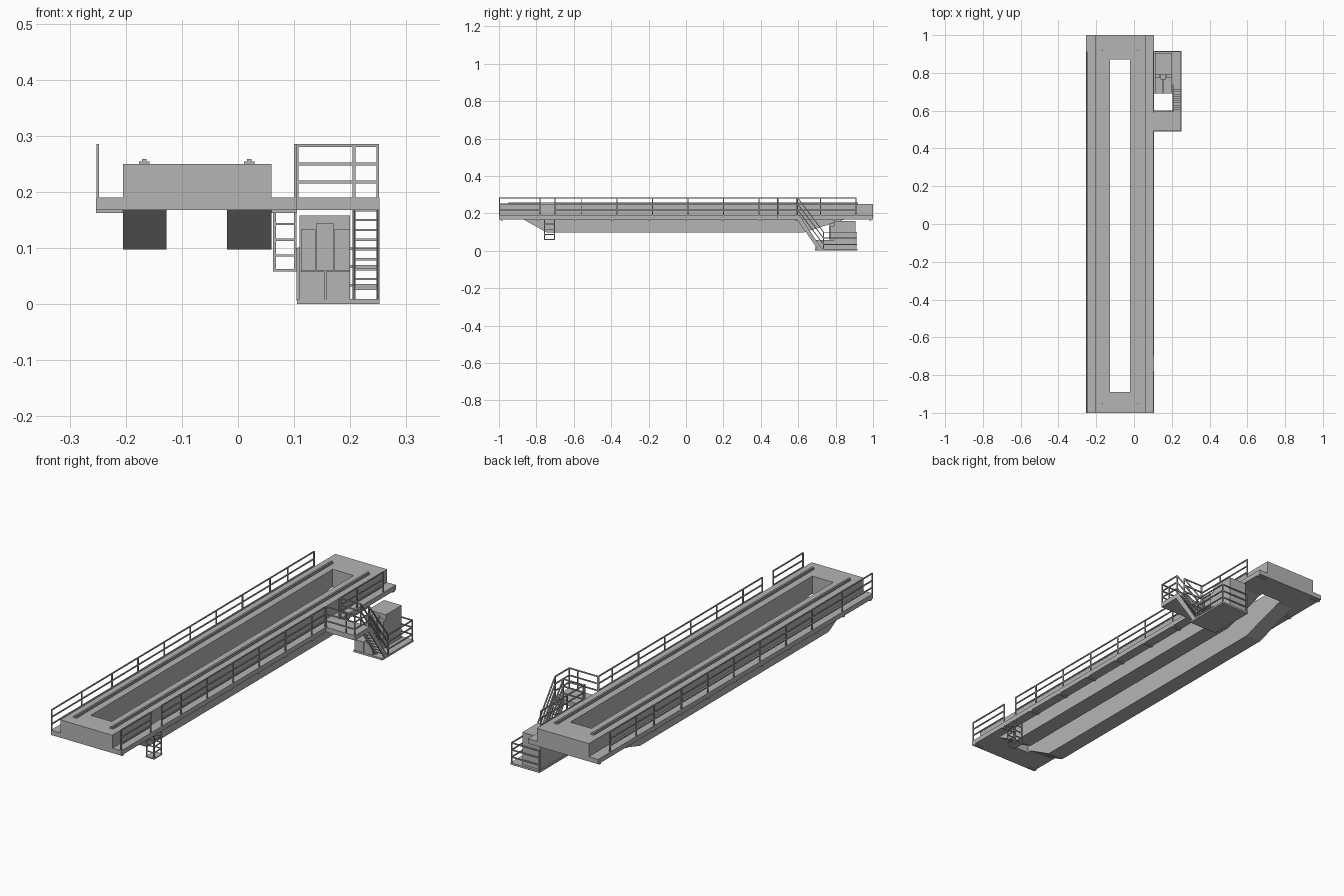
import bpy, bmesh
from mathutils import Vector, Matrix

cube = bpy.data.objects.get("Cube")
if cube:
    bpy.data.objects.remove(cube)

grey = bpy.data.materials.new("steel_grey")
grey.use_nodes = True
colour = (0.46, 0.46, 0.46, 1)
grey.diffuse_color = colour
grey.node_tree.nodes["Principled BSDF"].inputs["Base Color"].default_value = colour

BAR = 0.005
DECK = 0.19
RAIL_RISE = (0.028, 0.06, 0.093)


def finish(name, bm):
    mesh = bpy.data.meshes.new(name)
    bmesh.ops.recalc_face_normals(bm, faces=bm.faces)
    bm.to_mesh(mesh)
    bm.free()
    mesh.materials.append(grey)
    obj = bpy.data.objects.new(name, mesh)
    bpy.context.collection.objects.link(obj)
    return obj


def add_box(bm, x, y, z):
    size = Matrix.Diagonal((x[1] - x[0], y[1] - y[0], z[1] - z[0], 1))
    mid = Matrix.Translation((sum(x) / 2, sum(y) / 2, sum(z) / 2))
    bmesh.ops.create_cube(bm, size=1, matrix=mid @ size)


def boxes(name, *specs):
    bm = bmesh.new()
    for spec in specs:
        add_box(bm, *spec)
    return finish(name, bm)


def add_bar(bm, a, b, t=BAR):
    a, b = Vector(a), Vector(b)
    turn = (b - a).to_track_quat('Z', 'Y').to_matrix().to_4x4()
    size = Matrix.Diagonal((t, t, (b - a).length + t * 0.5, 1))
    bmesh.ops.create_cube(bm, size=1, matrix=Matrix.Translation((a + b) / 2) @ turn @ size)


def railing(name, feet, rises):
    """Posts at each foot, joined by rails at the given heights."""
    bm = bmesh.new()
    for p in feet:
        add_bar(bm, p, Vector(p) + Vector((0, 0, rises[-1])))
    for a, b in zip(feet, feet[1:]):
        for r in rises:
            up = Vector((0, 0, r))
            add_bar(bm, Vector(a) + up, Vector(b) + up)
    return finish(name, bm)


def prism(name, outline, x):
    """Extrude a (y, z) outline across x."""
    bm = bmesh.new()
    face = bm.faces.new([bm.verts.new((x[0], y, z)) for y, z in outline])
    ext = bmesh.ops.extrude_face_region(bm, geom=[face])
    verts = [v for v in ext["geom"] if isinstance(v, bmesh.types.BMVert)]
    bmesh.ops.translate(bm, verts=verts, vec=(x[1] - x[0], 0, 0))
    return finish(name, bm)


# Main frame: a rectangular ring around the long opening
bm = bmesh.new()
rings = []
for z in (0.168, 0.25):
    for x0, x1, y0, y1 in ((-0.205, 0.06, -1, 1), (-0.127, -0.02, -0.89, 0.87)):
        rings.append([bm.verts.new((x, y, z)) for x, y in ((x0, y0), (x1, y0), (x1, y1), (x0, y1))])
for a, b in ((0, 1), (2, 3), (0, 2), (1, 3)):
    for i in range(4):
        j = (i + 1) % 4
        bm.faces.new((rings[a][i], rings[a][j], rings[b][j], rings[b][i]))
finish("main_frame", bm)

# Tapered girders below the frame
girder = ((-0.87, 0.168), (-0.745, 0.098), (0.63, 0.098), (0.85, 0.168))
prism("right_girder", girder, (-0.205, -0.127))
prism("left_girder", girder, (-0.02, 0.06))

# Track rails on top: wide foot, narrow head
for name, x in (("right_track", -0.167), ("left_track", 0.02)):
    y = (-0.95, 0.92)
    boxes(name, ((x - 0.009, x + 0.009), y, (0.25, 0.254)),
          ((x - 0.004, x + 0.004), y, (0.254, 0.259)))

# Walkways with brackets underneath
for name, x in (("right_walkway", (-0.253, -0.205)), ("left_walkway", (0.06, 0.105))):
    brackets = [(x, (y - 0.006, y + 0.006), (0.163, 0.168))
                for y in [-0.985 + 0.197 * i for i in range(11)]]
    boxes(name, (x, (-1, 1), (0.168, DECK)), *brackets)

# Walkway railings
stations = [-0.997, -0.78, -0.56, -0.37, -0.18, 0.01, 0.2, 0.39, 0.59, 0.72, 0.91]
railing("right_railing", [(-0.25, y, DECK) for y in stations], RAIL_RISE)
runs = {"front": [-0.997, -0.78],
        "middle": [-0.70] + stations[2:8] + [0.49],
        "back": [0.59, 0.72, 0.91]}
for part, ys in runs.items():
    railing("left_railing_" + part, [(0.102, y, DECK) for y in ys], RAIL_RISE)

# Small hanging access cage under the left walkway
bm = bmesh.new()
add_box(bm, (0.062, 0.105), (-0.76, -0.70), (0.058, 0.063))
for y in (-0.757, -0.703):
    for x in (0.065, 0.102):
        add_bar(bm, (x, y, 0.06), (x, y, 0.168))
    for z in (0.087, 0.115, 0.143):
        add_bar(bm, (0.065, y, z), (0.102, y, z), 0.004)
for z in (0.087, 0.115, 0.143):
    add_bar(bm, (0.102, -0.757, z), (0.102, -0.703, z), 0.004)
finish("access_cage", bm)

# Upper landing and its railing
boxes("upper_landing", ((0.105, 0.252), (0.49, 0.6), (0.168, DECK)))
railing("upper_landing_railing",
        [(0.105, 0.493, DECK), (0.207, 0.493, DECK), (0.249, 0.493, DECK), (0.249, 0.597, DECK)], RAIL_RISE)
railing("upper_landing_back_railing", [(0.105, 0.597, DECK), (0.207, 0.597, DECK)], RAIL_RISE)

# Staircase: sloped stringers, treads and handrails
for name, x in (("stair_inner_stringer", 0.204), ("stair_outer_stringer", 0.248)):
    prism(name, ((0.592, 0.168), (0.598, DECK), (0.607, DECK), (0.728, 0.008), (0.705, 0.008)), (x, x + 0.004))
TREADS = 9
treads = []
for i in range(TREADS):
    f = (i + 1) / (TREADS + 1)
    y, z = 0.6 + 0.116 * f, 0.185 - 0.175 * f
    treads.append(((0.207, 0.249), (y - 0.008, y + 0.008), (z - 0.002, z + 0.002)))
boxes("stair_treads", *treads)
bm = bmesh.new()
for x in (0.207, 0.249):
    for top, low in ((0.283, 0.1), (0.25, 0.067), (0.218, 0.034)):
        add_bar(bm, (x, 0.597, top), (x, 0.735, low))
    add_bar(bm, (x, 0.735, 0.008), (x, 0.735, 0.1))
finish("stair_handrails", bm)

# Lower landing and its railing
boxes("lower_landing", ((0.105, 0.252), (0.69, 0.917), (0, 0.009)))
railing("lower_landing_railing",
        [(0.249, 0.735, 0.008), (0.249, 0.913, 0.008), (0.107, 0.913, 0.008)], (0.026, 0.059, 0.091))

# Control cabinet with panels and low consoles in front
boxes("cabinet", ((0.11, 0.2), (0.79, 0.905), (0.009, 0.158)))
boxes("cabinet_panels",
      ((0.112, 0.138), (0.772, 0.79), (0.06, 0.133)),
      ((0.14, 0.17), (0.765, 0.79), (0.06, 0.145)),
      ((0.172, 0.2), (0.772, 0.79), (0.06, 0.133)))
boxes("low_consoles",
      ((0.11, 0.154), (0.692, 0.79), (0.009, 0.058)),
      ((0.157, 0.2), (0.692, 0.79), (0.009, 0.058)))
